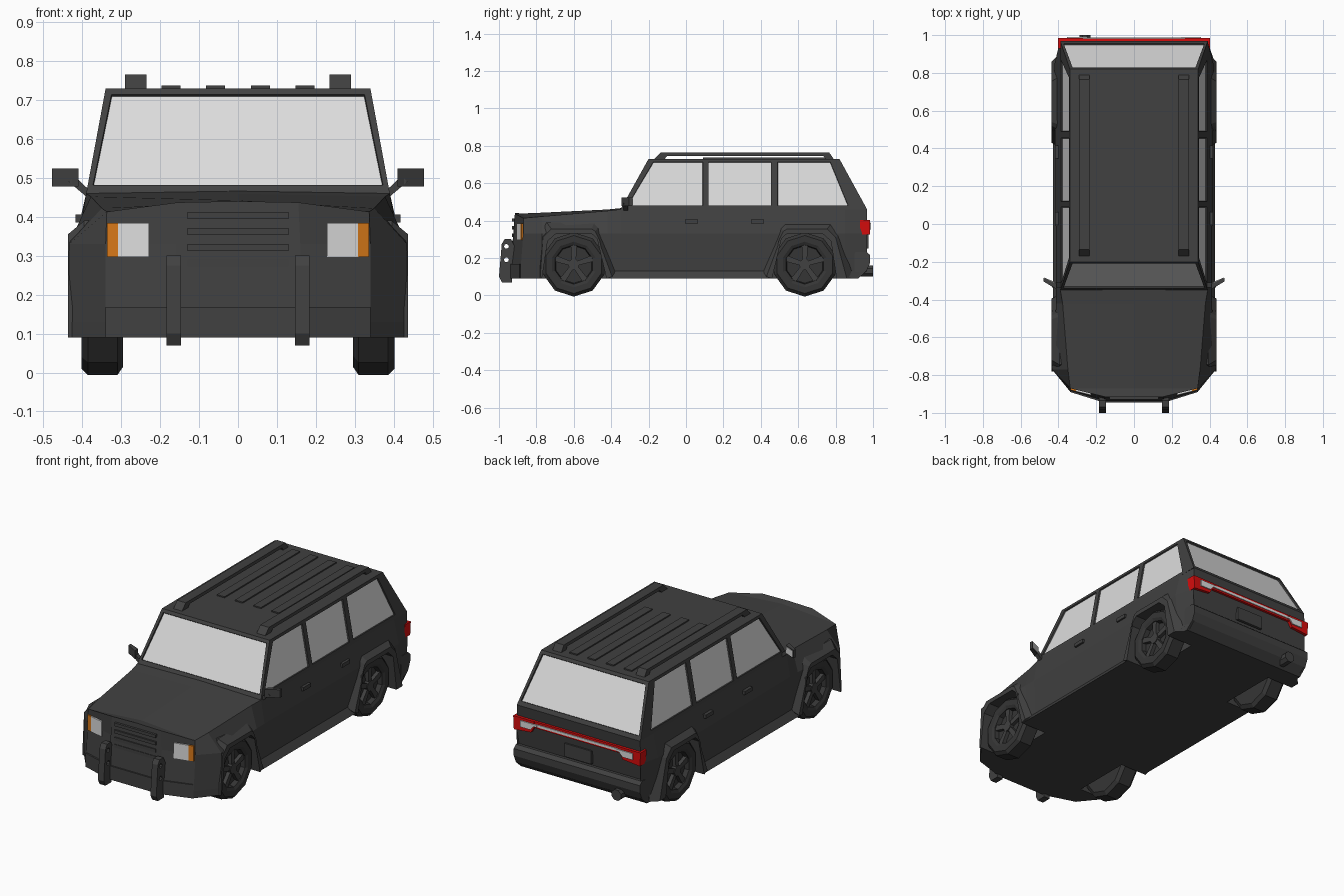
import bpy, bmesh, math
from mathutils import Vector

if "Cube" in bpy.data.objects:
    bpy.data.objects.remove(bpy.data.objects["Cube"])


def material(name, r, g, b, a=1.0):
    m = bpy.data.materials.new(name)
    m.diffuse_color = (r, g, b, a)
    m.use_nodes = True
    m.node_tree.nodes["Principled BSDF"].inputs["Base Color"].default_value = m.diffuse_color
    return m


PAINT = material("dark grey paint", .052, .052, .052)
RUBBER = material("tyre rubber", .036, .036, .036)
GLASS = material("window glass", .72, .72, .72, .7)
LAMP = material("lamp white", .72, .72, .72)
AMBER = material("amber", .68, .19, .01)
RED = material("red", .68, .004, .004)


def mesh(name, verts, faces, *mats, fix=True):
    me = bpy.data.meshes.new(name)
    me.from_pydata(verts, [], faces)
    for m in mats:
        me.materials.append(m)
    ob = bpy.data.objects.new(name, me)
    bpy.context.collection.objects.link(ob)
    if fix:
        bm = bmesh.new()
        bm.from_mesh(me)
        bmesh.ops.recalc_face_normals(bm, faces=bm.faces[:])
        bm.to_mesh(me)
        bm.free()
    return ob


def prism(name, pts, axis, a, b, mat, s=1):
    """Extrude a 2D outline along an axis; s = -1 mirrors it in x."""
    verts = []
    for d in (a, b):
        for p, q in pts:
            v = [(d, p, q), (p, d, q), (p, q, d)][axis]
            verts.append((v[0] * s, v[1], v[2]))
    n = len(pts)
    faces = [list(range(n)), list(range(n, 2 * n))]
    faces += [(i, (i + 1) % n, n + (i + 1) % n, n + i) for i in range(n)]
    return mesh(name, verts, faces, mat)


def box(name, x0, x1, y0, y1, z0, z1, mat, s=1):
    return prism(name, [(x0, y0), (x1, y0), (x1, y1), (x0, y1)], 2, z0, z1, mat, s)


def circle(cy, cz, r, n, turn=0.0):
    return [(cy + r * math.cos(turn + 2 * math.pi * i / n),
             cz + r * math.sin(turn + 2 * math.pi * i / n)) for i in range(n)]


def cut(ob, cutter):
    cutter.hide_render = True
    mod = ob.modifiers.new("cut", 'BOOLEAN')
    mod.operation = 'DIFFERENCE'
    mod.solver = 'EXACT'
    mod.object = cutter
    bpy.context.view_layer.objects.active = ob
    bpy.ops.object.modifier_apply(modifier=mod.name)
    bpy.data.objects.remove(cutter)


# Lower body: sections lofted from nose to tail
# (y low, y high, sill width, lower width, shoulder width, edge width, edge z, centre z)
stations = [(-.94, -.915, .16, .16, .16, .155, .437, .44),
            (-.885, -.87, .34, .34, .34, .337, .413, .438),
            (-.77, -.77, .434, .434, .434, .35, .422, .442),
            (-.42, -.42, .43, .402, .412, .378, .452, .459),
            (-.35, -.35, .43, .402, .412, .39, .46, .466),
            (.85, .85, .43, .402, .42, .39, .46, .46),
            (.92, .968, .385, .388, .392, .388, .46, .46)]
verts, faces = [], []
for yl, yh, w0, w1, w2, w3, ze, zc in stations:
    half = [(w0, yl, .09), (w1, yl if yl < 0 else yh, .13), (w2, yh, .33), (w3, yh, ze)]
    verts += half + [(0, yh, zc)] + [(-x, y, z) for x, y, z in reversed(half)]
N = 9
for k in range(len(stations) - 1):
    faces += [(k * N + i, k * N + (i + 1) % N, (k + 1) * N + (i + 1) % N, (k + 1) * N + i)
              for i in range(N)]
faces += [list(range(N)), list(range(len(verts) - N, len(verts)))]
body = mesh("lower_body", verts, faces, PAINT)

# Wheel arches, flares and wheels
OUT = [(-.225, .13), (-.135, .37), (-.11, .39), (.145, .39), (.195, .33), (.265, .09)]
MID = [(-.205, .10), (-.115, .342), (-.095, .355), (.12, .355), (.165, .31), (.225, .09)]
ARCH = [(-.175, .09), (-.14, .29), (-.095, .33), (.095, .33), (.14, .29), (.17, .09)]
TYRE = [(.295, 0), (.295, .15), (.31, .172), (.385, .172), (.402, .155), (.402, .122),
        (.394, .105), (.368, .1), (.368, 0)]
for label, c, d in (("front", -.6, -1), ("rear", .635, 1)):
    def place(loop):
        return [(c + d * (min(y, .18) if d < 0 else y), z) for y, z in loop]
    for s in (1, -1):
        arch = place(ARCH)
        well = [(arch[0][0], -.05)] + arch + [(arch[-1][0], -.05)]
        cut(body, prism("well_cutter", well, 0, .27, .6, PAINT, s))
        rows = [(.375, place(OUT)), (.395, place(OUT)), (.437, place(MID)),
                (.437, arch), (.36, arch)]
        v = [(s * x, y, z) for x, loop in rows for y, z in loop]
        f = [(r * 6 + i, r * 6 + i + 1, (r + 1) * 6 + i + 1, (r + 1) * 6 + i)
             for r in range(4) for i in range(5)]
        f += [(r * 6 + e, (r + 1) * 6 + e, (r + 2) * 6 + e) for r in (0, 2) for e in (0, 5)]
        f += [(0 + e, 12 + e, 24 + e) for e in (0, 5)]
        mesh(label + "_arch_flare", v, f, PAINT)
        # lathe the ten-sided tyre
        v, f, n, m = [], [], 10, len(TYRE)
        for x, r in TYRE:
            v += [(s * x, y, z) for y, z in circle(c, .165, r, n, math.pi / 10)]
        for k in range(m - 1):
            f += [(k * n + i, k * n + (i + 1) % n, (k + 1) * n + (i + 1) % n, (k + 1) * n + i)
                  for i in range(n)]
        tyre = mesh(label + "_tyre", v, f, RUBBER)
        bm = bmesh.new()
        bm.from_mesh(tyre.data)
        bmesh.ops.remove_doubles(bm, verts=bm.verts[:], dist=1e-5)
        bmesh.ops.recalc_face_normals(bm, faces=bm.faces[:])
        bm.to_mesh(tyre.data)
        bm.free()
        prism(label + "_hub", circle(c, .165, .03, 10), 0, .36, .393, PAINT, s)
        for k in range(5):
            a = math.pi / 2 + k * 2 * math.pi / 5
            ca, sa = math.cos(a), math.sin(a)
            pts = [(c + ca * r - sa * t, .165 + sa * r + ca * t)
                   for r, t in ((.02, -.012), (.108, -.017), (.108, .017), (.02, .012))]
            prism(label + "_spoke", pts, 0, .365, .389, PAINT, s)

# Cabin: four window panels and a roof
V = (0, .08, .94, 1)
verts, faces, glass = [], [], []


def panel(lines):
    base = len(verts)
    for b, t in lines:
        verts.extend(tuple(Vector(b).lerp(Vector(t), v)) for v in V)
    for i in range(len(lines) - 1):
        for j in range(3):
            a = base + i * 4 + j
            glass.append(j == 1 and i % 2 == 1)
            faces.append((a, a + 4, a + 5, a + 1))


for s in (1, -1):
    panel([((s * .39, b, .46), (s * .34, t, .73)) for b, t in
           ((-.35, -.2), (-.325, -.165), (.09, .09), (.12, .12), (.455, .455),
            (.49, .49), (.875, .765), (.968, .82))])
for yb, yt in ((-.35, -.2), (.968, .82)):
    panel([((b, yb, .46), (t, yt, .73)) for b, t in
           ((-.39, -.34), (-.377, -.322), (.377, .322), (.39, .34))])
verts += [(-.34, -.2, .73), (.34, -.2, .73), (.34, .82, .73), (-.34, .82, .73)]
faces.append(tuple(range(len(verts) - 4, len(verts))))
glass.append(False)
cabin = mesh("cabin", verts, faces, PAINT, GLASS, fix=False)
bm = bmesh.new()
bm.from_mesh(cabin.data)
bm.faces.ensure_lookup_table()
for f in bm.faces:
    f.normal_update()
    if f.normal.dot(f.calc_center_median() - Vector((0, .3, .55))) < 0:
        f.normal_flip()
panes = [f for f, g in zip(bm.faces, glass) if g]
bmesh.ops.inset_individual(bm, faces=panes, thickness=.002, depth=-.008)
for f in panes:
    f.material_index = 1
bm.to_mesh(cabin.data)
bm.free()

# Roof ribs and rails
for x in (-.172, -.058, .058, .172):
    box("roof_rib", x - .024, x + .024, .09, .77, .725, .737, PAINT)
for s in (1, -1):
    rail = [(-.17, .728), (-.135, .765), (.765, .765), (.79, .728), (.745, .728),
            (.735, .746), (-.1, .746), (-.115, .728)]
    prism("roof_rail", rail, 0, .235, .29, PAINT, s)

# Paired details
for s in (1, -1):
    for y in (-.005, .348):
        box("door_handle", .39, .417, y, y + .068, .385, .406, PAINT, s)
    prism("mirror_stalk", [(.365, .452), (.39, .452), (.435, .49), (.42, .505)], 1,
          -.335, -.31, PAINT, s)
    prism("mirror", [(.41, -.345), (.478, -.305), (.478, -.285), (.41, -.315)], 2,
          .478, .524, PAINT, s)
    prism("mirror_glass", [(.415, -.314), (.473, -.288), (.473, -.284), (.415, -.309)], 2,
          .483, .519, LAMP, s)
    # headlamps follow the slanted nose
    for name, x0, x1, mat in (("headlamp", .228, .308, LAMP), ("indicator", .308, .336, AMBER)):
        y0, y1 = (-.915 + (x - .16) * .25 for x in (x0, x1))
        prism(name, [(x0, y0 - .008), (x1, y1 - .008), (x1, y1 + .001), (x0, y0 + .001)], 2,
              .297, .384, mat, s)
    # front guard uprights with two round holes
    guard = prism("guard_upright", [(-.93, .07), (-.985, .07), (-1, .1), (-.985, .275),
                                    (-.97, .3), (-.935, .3), (-.91, .25), (-.93, .15)], 0,
                  .147, .184, PAINT, s)
    for z in (.262, .19):
        cut(guard, prism("hole_cutter", circle(-.96, z, .013, 8), 0, .1, .25, PAINT, s))
    # tail lamps
    prism("tail_lamp", [(.27, .368), (.29, .335), (.398, .325), (.402, .402), (.27, .402)], 1,
          .93, .984, RED, s)
    prism("reverse_lamp", [(.25, .375), (.27, .375), (.29, .352), (.355, .352), (.355, .388),
                           (.25, .388)], 1, .98, .99, LAMP, s)

# Grille slats and lower front bumper
for z in (.403, .362, .321, .281):
    box("grille_slat", -.13, .13, -.93, -.91, z - .009, z + .009, PAINT)
prism("front_bumper", [(-.34, -.889), (-.16, -.945), (.16, -.945), (.34, -.889), (.3, -.86),
                       (-.3, -.86)], 2, .09, .168, PAINT)

# Rear lamp bar, plate, bumper and exhaust
box("tail_bar", -.28, .28, .96, .982, .366, .402, RED)
box("tail_strip", -.255, .255, .98, .987, .376, .39, LAMP)
box("rear_plate", -.085, .085, .96, .976, .25, .325, PAINT)
prism("rear_bumper", [(.92, .09), (.965, .13), (.985, .175), (.985, .215), (.965, .232),
                      (.9, .232), (.9, .09)], 0, -.398, .398, PAINT)
prism("exhaust", [(x, z) for x, z in circle(-.26, .13, .032, 8, math.pi / 8)], 1,
      .9, 1.0, PAINT)
